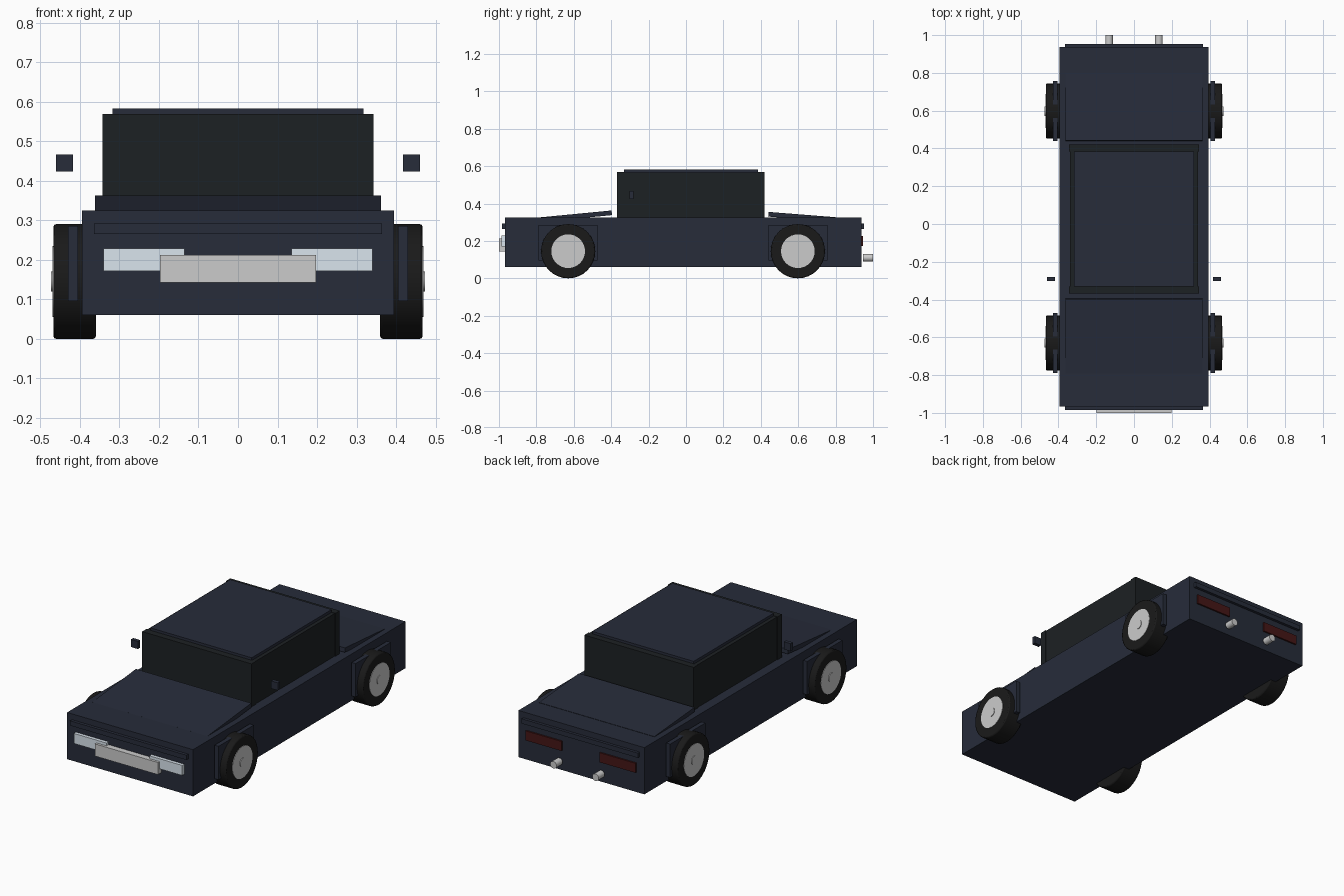
import bpy, math

if "Cube" in bpy.data.objects:
    bpy.data.objects.remove(bpy.data.objects["Cube"])


def material(name, rgb):
    m = bpy.data.materials.new(name)
    m.diffuse_color = (*rgb, 1)
    m.use_nodes = True
    m.node_tree.nodes["Principled BSDF"].inputs["Base Color"].default_value = m.diffuse_color
    return m


NAVY = material("navy paint", (0.02, 0.025, 0.042))
GLASS = material("dark glass", (0.012, 0.015, 0.017))
RUBBER = material("rubber", (0.01, 0.01, 0.01))
SILVER = material("silver", (0.55, 0.55, 0.57))
LAMP = material("headlight", (0.7, 0.78, 0.85))
RED = material("tail light", (0.06, 0.008, 0.008))


def box(name, x, y, z, mat, tilt=0):
    lo, hi = zip(x, y, z)
    bpy.ops.mesh.primitive_cube_add(
        size=1, location=[(a + b) / 2 for a, b in zip(lo, hi)], rotation=(tilt, 0, 0))
    ob = bpy.context.object
    ob.scale = [b - a for a, b in zip(lo, hi)]
    ob.name = name
    ob.data.materials.append(mat)
    return ob


def pair(name, x, y, z, mat):
    for side, s in (("right", 1), ("left", -1)):
        box(f"{name}_{side}", sorted((s * x[0], s * x[1])), y, z, mat)


def cylinder(name, r, depth, loc, rot, mat, bevel=0):
    bpy.ops.mesh.primitive_cylinder_add(vertices=32, radius=r, depth=depth,
                                        location=loc, rotation=rot)
    ob = bpy.context.object
    ob.name = name
    ob.data.materials.append(mat)
    if bevel:
        mod = ob.modifiers.new("bevel", 'BEVEL')
        mod.width = bevel
        mod.segments = 2
    bpy.ops.object.shade_smooth_by_angle()


# Main body with tilted hood and trunk lid
box("body", (-.395, .395), (-.967, .937), (.06, .325), NAVY)
box("hood", (-.362, .362), (-.79, -.396), (.319, .344), NAVY, math.radians(5.5))
box("trunk_lid", (-.362, .362), (.44, .80), (.316, .341), NAVY, math.radians(-4.5))

# Cabin: painted roof block surrounded by glass slabs
box("cabin_roof", (-.318, .318), (-.332, .385), (.32, .583), NAVY)
box("windshield", (-.343, .343), (-.369, -.33), (.32, .569), GLASS)
box("rear_window", (-.343, .343), (.383, .421), (.32, .569), GLASS)
pair("side_window", (.315, .339), (-.332, .385), (.32, .567), GLASS)

# Door mirrors
pair("mirror", (.418, .461), (-.301, -.28), (.424, .467), NAVY)

# Front and rear trim and lights
box("front_trim", (-.365, .365), (-.984, -.96), (.265, .292), NAVY)
box("rear_trim", (-.365, .365), (.93, .953), (.265, .292), NAVY)
box("grille", (-.198, .198), (-1, -.965), (.143, .212), SILVER)
pair("headlight", (.135, .34), (-.986, -.96), (.171, .228), LAMP)
pair("tail_light", (.12, .345), (.93, .946), (.172, .226), RED)

# Fenders, wheels and exhausts
for end, y in (("front", -.63), ("rear", .598)):
    pair(f"{end}_fender", (.405, .43), (y - .158, y + .158), (.095, .285), NAVY)
    for side, s in (("right", 1), ("left", -1)):
        tag, rot = f"{end}_{side}", (0, math.pi / 2, 0)
        cylinder(f"tyre_{tag}", .145, .107, (s * .4135, y, .145), rot, RUBBER, .006)
        cylinder(f"rim_{tag}", .09, .06, (s * .4395, y, .145), rot, SILVER)
        cylinder(f"hub_cap_{tag}", .025, .03, (s * .458, y, .145), rot, SILVER)
for side, s in (("right", 1), ("left", -1)):
    cylinder(f"exhaust_{side}", .02, .054, (s * .132, .973, .11),
             (math.pi / 2, 0, 0), SILVER)
